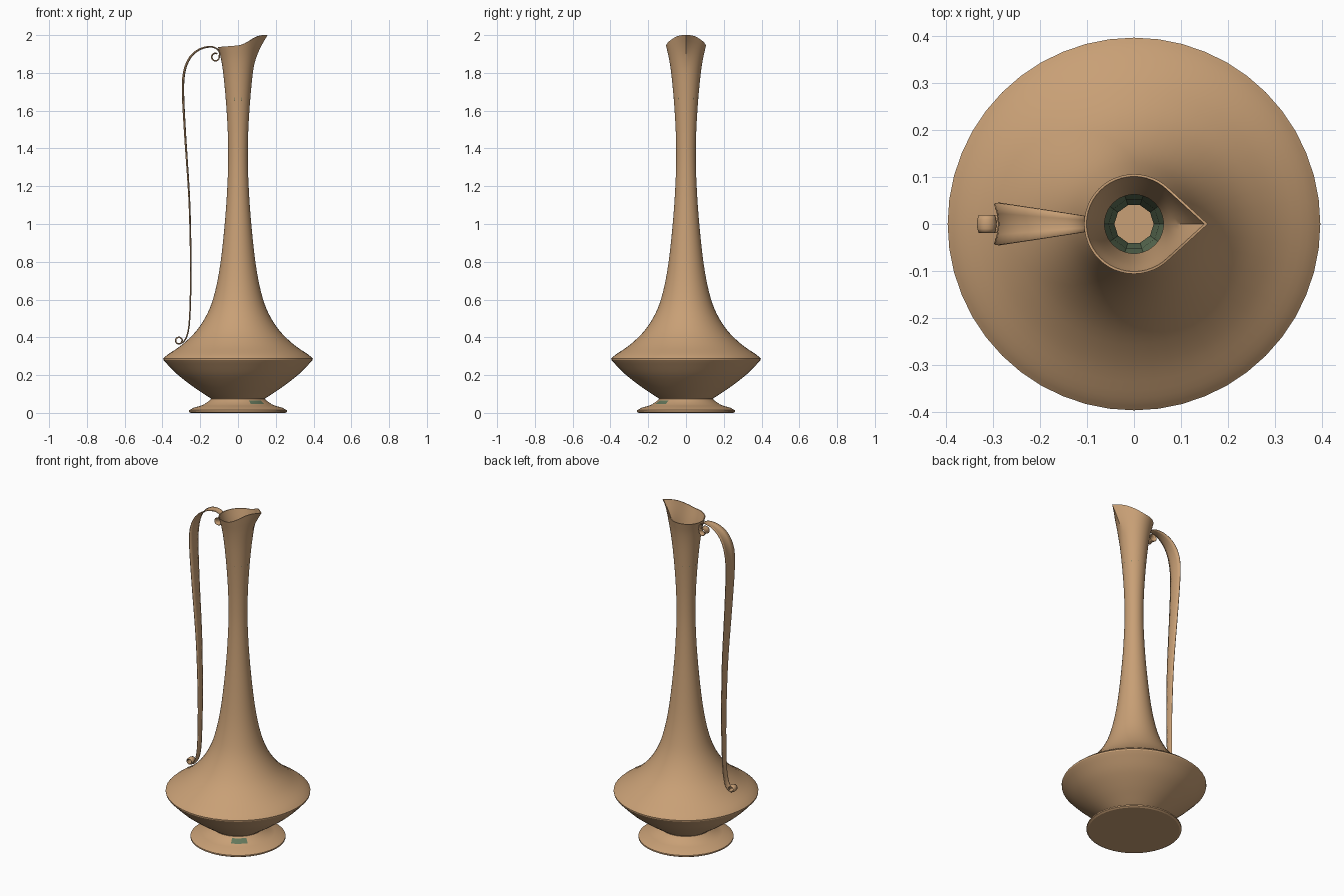
import bpy, bmesh
from math import sin, cos, radians, degrees, tau
from mathutils import Vector

cube = bpy.data.objects.get("Cube")
if cube:
    bpy.data.objects.remove(cube, do_unlink=True)


def material(name, rgb):
    m = bpy.data.materials.new(name)
    m.use_nodes = True
    m.diffuse_color = (*rgb, 1)
    m.node_tree.nodes["Principled BSDF"].inputs["Base Color"].default_value = (*rgb, 1)
    return m


TAN = material("tan clay", (0.58, 0.35, 0.18))
GREEN = material("dull green", (0.125, 0.185, 0.105))


def smooth_path(points, steps):
    """Interpolate points with a Catmull-Rom curve."""
    p = [Vector(q) for q in points]
    p = [p[0] * 2 - p[1]] + p + [p[-1] * 2 - p[-2]]
    out = []
    for a, b, c, d in zip(p, p[1:], p[2:], p[3:]):
        for s in range(steps):
            t = s / steps
            out.append(0.5 * (2 * b + (c - a) * t + (2 * a - 5 * b + 4 * c - d) * t ** 2
                              + (3 * b - a - 3 * c + d) * t ** 3))
    return out + [p[-2]]


def finish(bm, name, angle=30):
    mesh = bpy.data.meshes.new(name)
    bm.to_mesh(mesh)
    bm.free()
    for m in (TAN, GREEN):
        mesh.materials.append(m)
    obj = bpy.data.objects.new(name, mesh)
    bpy.context.collection.objects.link(obj)
    bpy.ops.object.select_all(action='DESELECT')
    obj.select_set(True)
    bpy.context.view_layer.objects.active = obj
    bpy.ops.object.shade_smooth_by_angle(angle=radians(angle))
    return obj


def lathe(profile, sides, shape=None):
    """Sweep an (r, z) profile around z; shape can move each point."""
    bm = bmesh.new()
    rings = []
    for r, z in profile:
        ring = []
        for j in range(sides):
            a = tau * j / sides
            rr, zz = shape(r, z, a) if shape else (r, z)
            ring.append(bm.verts.new((rr * cos(a), rr * sin(a), zz)))
        rings.append(ring)
    for lo, hi in zip(rings, rings[1:]):
        for j in range(sides):
            k = (j + 1) % sides
            bm.faces.new((lo[j], lo[k], hi[k], hi[j]))
    return bm, rings


def spout(r, z, a):
    """Pull the mouth into a raised teardrop towards +x."""
    w = min(max((z - 1.8) / 0.145, 0), 1) ** 2.5
    a = min(a, tau - a)
    tangent = radians(47.5)
    stretch = 1 / cos(tangent - a) if a < tangent else 1
    c = cos(a)
    lift = 0.056 * c ** 1.5 if c > 0 else 0.008 * c
    return r * (1 + w * (stretch - 1)), z + w * lift


# Vase: foot, bowl, shoulder, neck and the inside of the mouth
foot = [(0.25, 0), (0.26, 0.006), (0.26, 0.014), (0.235, 0.027), (0.2, 0.037),
        (0.178, 0.046), (0.15, 0.066), (0.143, 0.074)]
bowl = smooth_path([(0.143, 0.076), (0.18, 0.1), (0.25, 0.148), (0.32, 0.203),
                    (0.375, 0.258), (0.395, 0.28)], 4)
neck = smooth_path([(0.396, 0.288), (0.37, 0.31), (0.295, 0.362), (0.22, 0.435), (0.16, 0.53),
                    (0.122, 0.64), (0.092, 0.8), (0.066, 1.05), (0.053, 1.28), (0.053, 1.45),
                    (0.061, 1.61), (0.075, 1.77), (0.089, 1.87), (0.106, 1.945)], 4)
mouth = [(r - 0.005, z) for r, z in reversed(neck) if z > 1.66]
bm, rings = lathe(foot + bowl + neck + mouth, 48, spout)
bm.faces.new(rings[0][::-1])
bm.normal_update()
for f in bm.faces:
    c = f.calc_center_median()
    around = degrees(Vector((1, 0)).angle_signed(c.xy, 0)) if c.xy.length > 0.01 else 0
    # Green patch on the front left of the foot
    if 0.046 < c.z < 0.066 and c.x > 0 and c.y < 0 and 38 < abs(around) < 64:
        f.material_index = 1
finish(bm, "vase_body")

# Faceted lining inside the neck and bowl
lining = [(0.066, 1.67), (0.054, 1.56), (0.042, 1.38), (0.044, 1.25), (0.06, 0.95),
          (0.1, 0.65), (0.19, 0.43), (0.34, 0.3), (0.34, 0.26), (0.2, 0.14), (0.12, 0.09)]
bm, rings = lathe(lining, 10)
for f in bm.faces:
    f.material_index = 1
bm.faces.new(rings[-1])
finish(bm, "inner_lining")


# Handle: a tapering trough-shaped ribbon with a curl at each end
def curl(x, z, r, start, end, count=14):
    angles = [radians(start + (end - start) * i / (count - 1)) for i in range(count)]
    return [(x + r * cos(a), z + r * sin(a)) for a in angles]


stem = [(-0.099, 1.905), (-0.113, 1.926), (-0.145, 1.936), (-0.2, 1.923), (-0.25, 1.88),
        (-0.28, 1.805), (-0.287, 1.69), (-0.275, 1.45), (-0.256, 1.15), (-0.249, 0.9),
        (-0.248, 0.7), (-0.254, 0.5), (-0.266, 0.415), (-0.285, 0.378)]
path = smooth_path(curl(-0.119, 1.884, 0.018, -300, 15) + stem
                   + curl(-0.313, 0.383, 0.019, -60, -385), 3)


def half_width(x, z):
    if z > 1.8:
        t = min(max((-x - 0.1) / 0.18, 0), 1)
        return 0.016 + 0.029 * t
    t = min(max((z - 0.4) / 1.4, 0), 1)
    return 0.019 + 0.026 * t ** 1.6


bm = bmesh.new()
rows = []
for i, p in enumerate(path):
    d = (path[min(i + 1, len(path) - 1)] - path[max(i - 1, 0)]).normalized()
    out = Vector((d.y, -d.x))
    w = half_width(*p)
    row = []
    for s in (-1, -0.5, 0, 0.5, 1):
        q = p + out * (0.2 * w * s * s)
        row.append(bm.verts.new((q.x, s * w, q.y)))
    rows.append(row)
for a, b in zip(rows, rows[1:]):
    for j in range(4):
        bm.faces.new((a[j], b[j], b[j + 1], a[j + 1]))
bmesh.ops.recalc_face_normals(bm, faces=bm.faces[:])
handle = finish(bm, "handle", 50)
solid = handle.modifiers.new("thickness", 'SOLIDIFY')
solid.thickness = 0.004
solid.offset = 0
